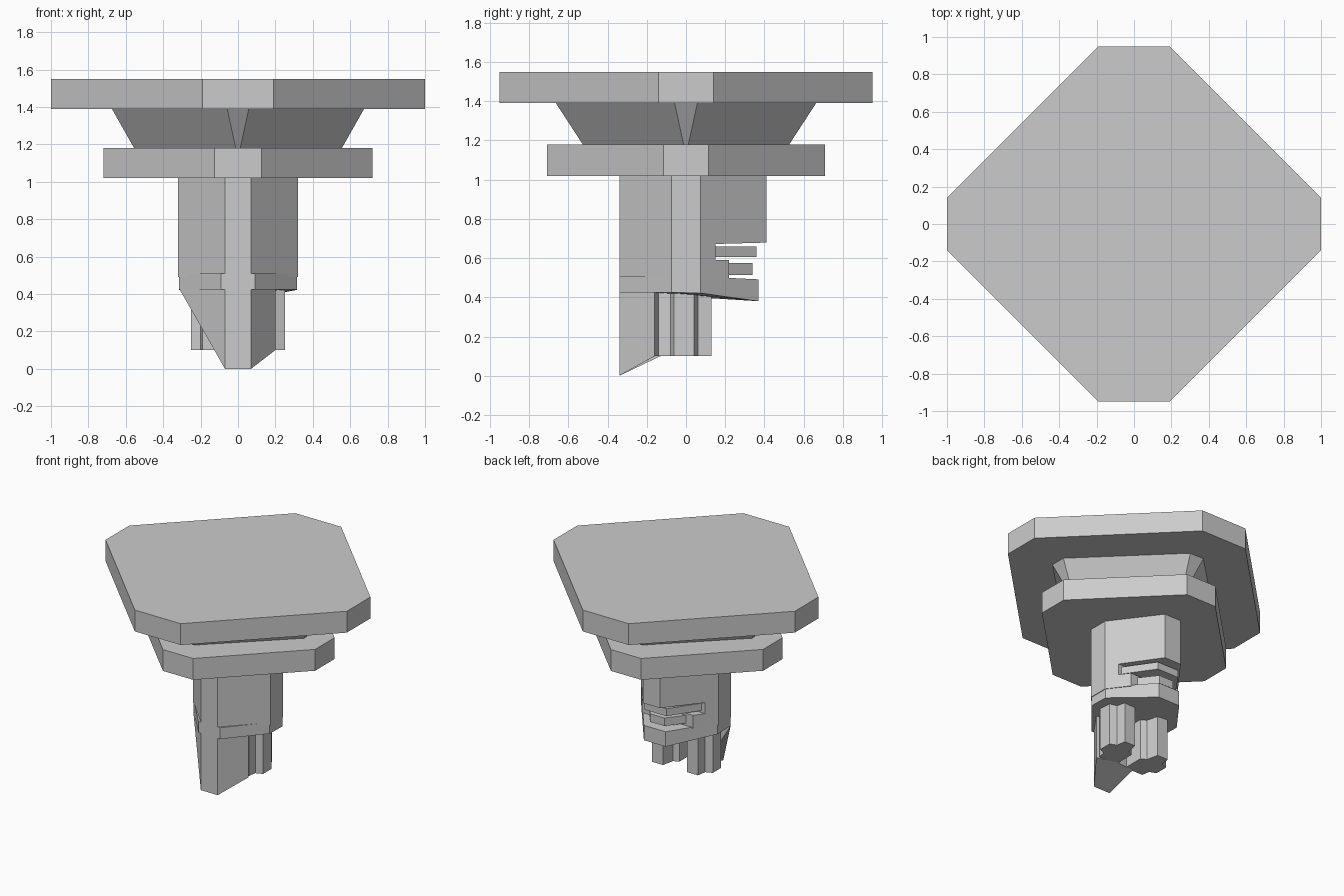
import bpy

if "Cube" in bpy.data.objects:
    bpy.data.objects.remove(bpy.data.objects["Cube"])

stone = bpy.data.materials.new("grey_stone")
stone.use_nodes = True
GREY = (0.6, 0.6, 0.6, 1)
stone.diffuse_color = GREY
stone.node_tree.nodes["Principled BSDF"].inputs["Base Color"].default_value = GREY


def octagon(hx, front, back, fx, fy):
    """Square plan turned on its corner, with the four corners cut off."""
    return [(-fx, front), (fx, front), (hx, -fy), (hx, fy),
            (fx, back), (-fx, back), (-hx, fy), (-hx, -fy)]


def loft(name, lower, upper):
    """Solid between two matching rings of 3D points."""
    n = len(lower)
    faces = [(i, (i + 1) % n, n + (i + 1) % n, n + i) for i in range(n)]
    faces += [tuple(reversed(range(n))), tuple(range(n, 2 * n))]
    mesh = bpy.data.meshes.new(name)
    mesh.from_pydata(lower + upper, [], faces)
    mesh.materials.append(stone)
    obj = bpy.data.objects.new(name, mesh)
    bpy.context.collection.objects.link(obj)
    return obj


def ring(plan, z):
    return [(x, y, z(x, y) if callable(z) else z) for x, y in plan]


def prism(name, plan, bottom, top):
    return loft(name, ring(plan, bottom), ring(plan, top))


def clip_back(plan, limit):
    """Keep the part of a plan in front of y = limit."""
    out = []
    for (ax, ay), (bx, by) in zip(plan, plan[1:] + plan[:1]):
        if ay <= limit:
            out.append((ax, ay))
        if (ay - limit) * (by - limit) < 0:
            out.append((ax + (bx - ax) * (limit - ay) / (by - ay), limit))
    return out


# Capital: two slabs with a flared neck between them
prism("top_slab", octagon(1, -.95, .95, .19, .14), 1.39, 1.55)
loft("flared_neck", ring(octagon(.55, -.52, .52, .01, .01), 1.17),
     ring(octagon(.68, -.67, .67, .06, .06), 1.40))
prism("lower_slab", octagon(.72, -.71, .71, .125, .115), 1.02, 1.18)

# Shaft, with a broken notch across the back
shaft = octagon(.32, -.34, .41, .07, .075)
prism("shaft_upper", shaft, lambda x, y: .67 + .03 * max(y - .1, 0), 1.03)
prism("notch_wall_upper", clip_back(shaft, .15), .58, .68)
prism("notch_wall_lower", clip_back(shaft, .22), .49, .59)
prism("notch_fragment_upper", octagon(.29, -.3, .36, .09, .07), .605, .66)
prism("notch_fragment_lower", octagon(.27, -.3, .34, .06, .07), .515, .575)
prism("shaft_lower", octagon(.315, -.34, .37, .09, .075),
      lambda x, y: .425 - .14 * max(y - .05, 0),
      lambda x, y: .51 - .05 * max(y, 0))

# Broken front tip, cut away diagonally on the right side
tip = [(-.07, -.34), (.07, -.34), (.2, -.16), (.05, -.12), (-.1, -.13), (-.31, -.085)]
tip_bottom = [0, 0, .1, .1, .1, .42]
loft("front_tip", [(x, y, z) for (x, y), z in zip(tip, tip_bottom)], ring(tip, .44))

# Pair of fluted stubs below the shaft
stub = [(.04, -.14), (.19, -.14), (.2, -.08), (.25, -.06), (.25, .04),
        (.2, .06), (.19, .13), (.1, .13), (.08, .04), (.04, .02)]
for side, name in ((1, "left_stub"), (-1, "right_stub")):
    plan = [(side * x, y) for x, y in stub]
    prism(name, plan if side > 0 else plan[::-1], .1, .44)
